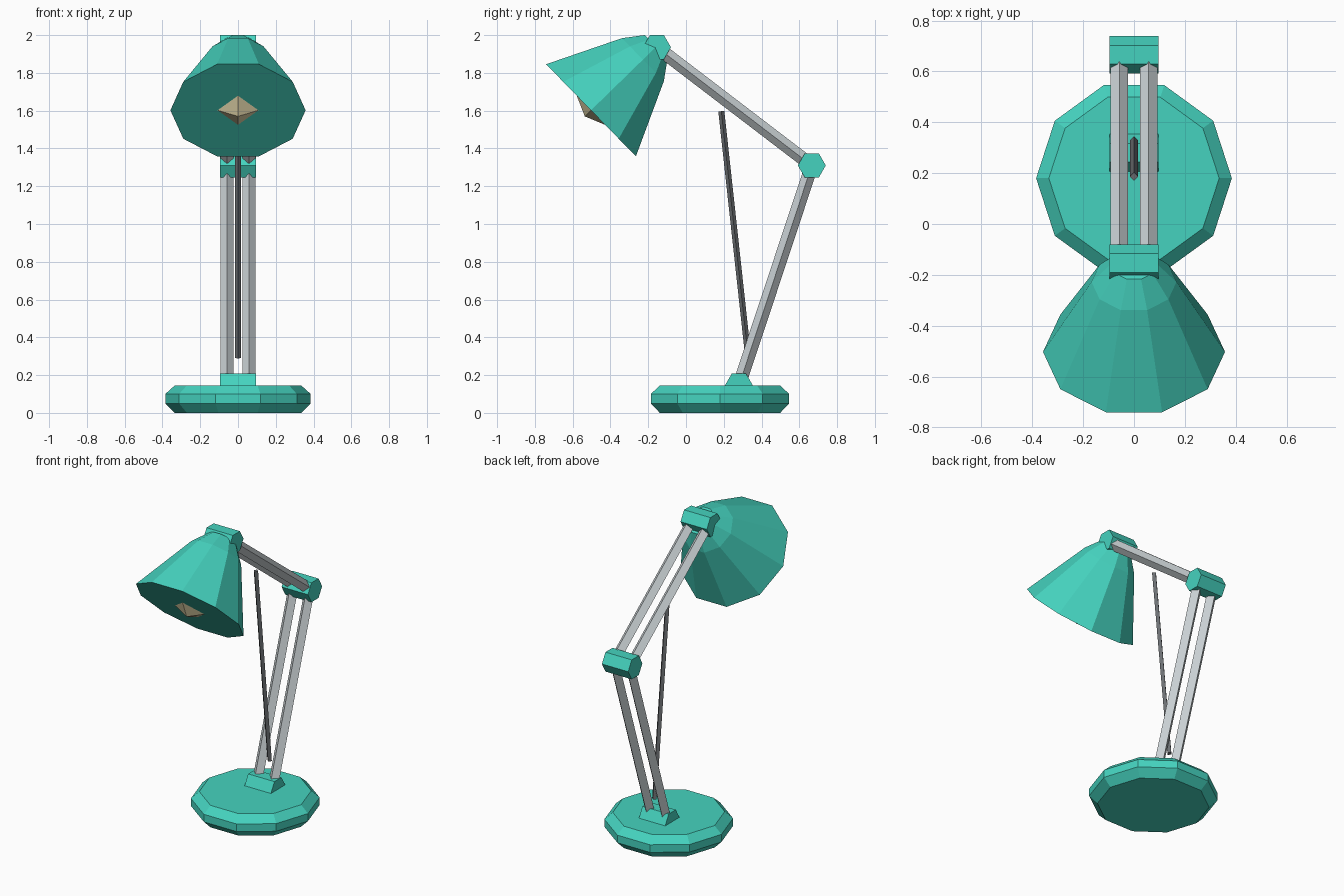
import bpy, bmesh, math
from mathutils import Vector

if "Cube" in bpy.data.objects:
    bpy.data.objects.remove(bpy.data.objects["Cube"])


def material(name, rgb):
    m = bpy.data.materials.new(name)
    m.diffuse_color = (*rgb, 1)
    m.use_nodes = True
    m.node_tree.nodes["Principled BSDF"].inputs["Base Color"].default_value = m.diffuse_color
    return m


GREEN = material("green_paint", (0.06, 0.65, 0.52))
STEEL = material("steel", (0.60, 0.65, 0.67))
DARK = material("dark_rod", (0.15, 0.16, 0.17))
GLOW = material("bulb_glass", (0.80, 0.70, 0.42))


def turned(name, profile, sides, origin, axis, mat):
    """Faceted solid of (radius, distance along axis) rings; radius 0 makes a tip."""
    w = Vector(axis).normalized()
    u = Vector((0, 1, 0)) if abs(w.x) > 0.9 else Vector((1, 0, 0))
    v = w.cross(u)
    o = Vector(origin)
    bm = bmesh.new()
    for r, d in profile:
        for i in range(sides):
            a = 2 * math.pi * i / sides
            bm.verts.new(o + w * d + (u * math.cos(a) + v * math.sin(a)) * r)
    bm.verts.ensure_lookup_table()
    for k in range(len(profile) - 1):
        for i in range(sides):
            j = (i + 1) % sides
            a, b = k * sides, (k + 1) * sides
            bm.faces.new([bm.verts[n] for n in (a + i, a + j, b + j, b + i)])
    if profile[0][0] > 0:
        bm.faces.new(bm.verts[:sides][::-1])
    if profile[-1][0] > 0:
        bm.faces.new(bm.verts[-sides:])
    bmesh.ops.remove_doubles(bm, verts=bm.verts, dist=1e-5)
    bmesh.ops.recalc_face_normals(bm, faces=bm.faces)
    me = bpy.data.meshes.new(name)
    bm.to_mesh(me)
    bm.free()
    me.materials.append(mat)
    ob = bpy.data.objects.new(name, me)
    bpy.context.collection.objects.link(ob)
    return ob


def bar(name, start, end, radius, mat, x=0):
    """Four-sided bar between two (y, z) points."""
    a, b = Vector((x, *start)), Vector((x, *end))
    turned(name, [(radius, 0), (radius, (b - a).length)], 4, a, b - a, mat)


# Base: bevelled ten-sided disc
turned("base", [(0.335, 0), (0.385, 0.05), (0.385, 0.10), (0.335, 0.145)],
       10, (0, 0.18, 0), (0, 0, 1), GREEN)

# Hexagonal joints
foot, elbow, neck = (0.28, 0.145), (0.666, 1.31), (-0.154, 1.936)
for name, p in (("foot_joint", foot), ("elbow_joint", elbow), ("neck_joint", neck)):
    turned(name, [(0.074, -0.096), (0.074, 0.096)], 6, (0, *p), (1, 0, 0), GREEN)

# Paired arm bars
for side, x in (("left", -0.058), ("right", 0.058)):
    bar("lower_arm_" + side, foot, elbow, 0.035, STEEL, x)
    bar("upper_arm_" + side, elbow, neck, 0.035, STEEL, x)

# Dark tension rod between the arms
bar("tension_rod", (0.33, 0.29), (0.187, 1.597), 0.016, DARK)

# Shade, closed at the rim, with the bulb poking out
rim, tilt = (0, -0.503, 1.602), (0, 0.716, 0.698)
turned("shade", [(0.358, 0), (0.167, 0.384), (0.09, 0.483)], 10, rim, tilt, GREEN)
turned("bulb", [(0, -0.046), (0.108, 0), (0, 0.10)], 4, rim, tilt, GLOW)
